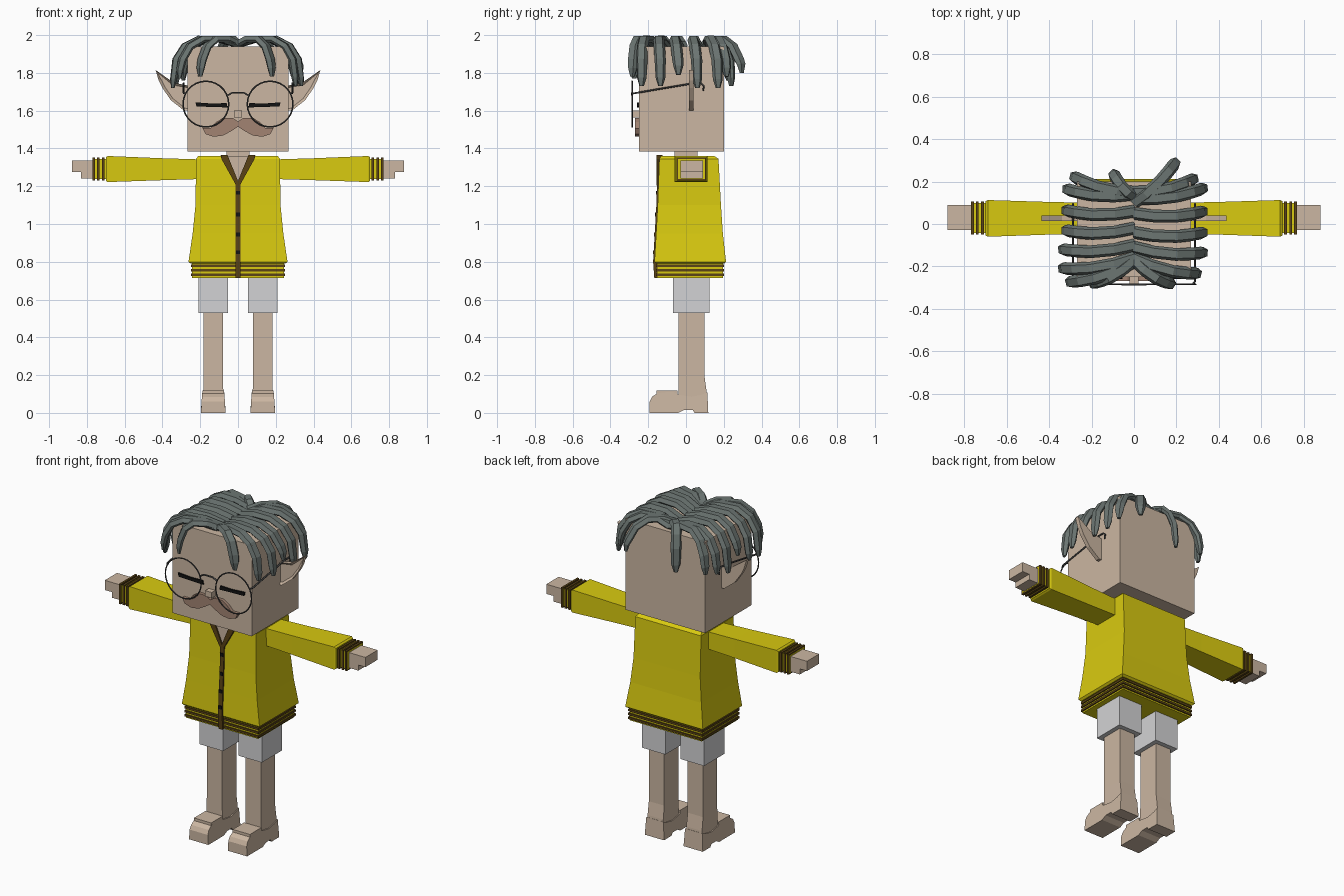
import bpy, bmesh, math
from mathutils import Vector

cube = bpy.data.objects.get("Cube")
if cube:
    bpy.data.objects.remove(cube, do_unlink=True)


def material(name, r, g, b):
    m = bpy.data.materials.new(name)
    m.use_nodes = True
    m.diffuse_color = (r, g, b, 1)
    m.node_tree.nodes["Principled BSDF"].inputs["Base Color"].default_value = (r, g, b, 1)
    return m


SKIN = material("skin", 0.60, 0.47, 0.36)
YELLOW = material("yellow_knit", 0.69, 0.59, 0.005)
BROWN = material("brown_trim", 0.10, 0.055, 0.008)
WHITE = material("white_cloth", 0.65, 0.65, 0.66)
HAIR = material("grey_hair", 0.15, 0.18, 0.17)
TACHE = material("moustache_brown", 0.36, 0.23, 0.17)
BLACK = material("black", 0.006, 0.006, 0.006)
WIRE = material("wire_grey", 0.06, 0.06, 0.06)


def finish(name, bm, mat):
    bmesh.ops.recalc_face_normals(bm, faces=bm.faces)
    me = bpy.data.meshes.new(name)
    bm.to_mesh(me)
    bm.free()
    me.materials.append(mat)
    ob = bpy.data.objects.new(name, me)
    bpy.context.scene.collection.objects.link(ob)
    return ob


def skin_rings(name, rings, mat):
    """Join closed loops of points into one capped tube."""
    bm = bmesh.new()
    loops = [[bm.verts.new(p) for p in ring] for ring in rings]
    n = len(loops[0])
    for a, b in zip(loops, loops[1:]):
        for i in range(n):
            j = (i + 1) % n
            bm.faces.new((a[i], a[j], b[j], b[i]))
    bm.faces.new(loops[0])
    bm.faces.new(loops[-1])
    return finish(name, bm, mat)


def loft_z(name, rings, mat):
    """Rings are (z, x0, x1, y0, y1)."""
    return skin_rings(name, [[(a, c, z), (b, c, z), (b, d, z), (a, d, z)]
                             for z, a, b, c, d in rings], mat)


def loft_x(name, rings, mat):
    """Rings are (x, y0, y1, z0, z1)."""
    return skin_rings(name, [[(x, a, c), (x, b, c), (x, b, d), (x, a, d)]
                             for x, a, b, c, d in rings], mat)


def box(name, x0, x1, y0, y1, z0, z1, mat):
    return loft_z(name, [(z0, x0, x1, y0, y1), (z1, x0, x1, y0, y1)], mat)


def plate(name, pts, y0, y1, mat, s=1):
    """Extrude an x-z outline along y."""
    return skin_rings(name, [[(s * x, y, z) for x, z in pts] for y in (y0, y1)], mat)


def wire(name, pts, radius, mat):
    cu = bpy.data.curves.new(name, 'CURVE')
    cu.dimensions = '3D'
    cu.bevel_depth = radius
    cu.bevel_resolution = 1
    sp = cu.splines.new('POLY')
    sp.points.add(len(pts) - 1)
    for p, co in zip(sp.points, pts):
        p.co = (*co, 1)
    cu.materials.append(mat)
    ob = bpy.data.objects.new(name, cu)
    bpy.context.scene.collection.objects.link(ob)


# Head, nose and neck
box("head", -.268, .268, -.25, .2, 1.385, 1.94, SKIN)
box("nose", -.022, .022, -.285, -.25, 1.565, 1.6, SKIN)
box("neck", -.06, .06, -.06, .06, 1.33, 1.39, SKIN)

# Cardigan body, striped hem, front band and buttons
loft_z("cardigan_body", [(.79, -.25, .25, -.158, .2), (.8, -.262, .262, -.167, .212),
                         (.95, -.24, .24, -.158, .195), (1.1, -.225, .225, -.15, .185),
                         (1.345, -.222, .222, -.141, .172), (1.36, -.21, .21, -.132, .15)], YELLOW)
box("cardigan_hem", -.243, .243, -.153, .195, .715, .795, YELLOW)
for z in (.724, .748, .772):
    box("hem_stripe", -.25, .25, -.16, .202, z, z + .013, BROWN)
loft_z("front_band", [(.715, -.014, .014, -.168, -.14), (.8, -.014, .014, -.174, -.14),
                      (1.1, -.013, .013, -.157, -.13), (1.22, -.013, .013, -.153, -.13)], BROWN)
for z, y in ((.85, -.172), (.945, -.167), (1.05, -.161), (1.165, -.157)):
    box("button", -.011, .011, y - .003, y + .02, z - .01, z + .01, BLACK)
plate("neck_opening", [(-.065, 1.361), (.065, 1.361), (0, 1.21)], -.149, -.125, SKIN)

for s in (1, -1):
    side = "left" if s > 0 else "right"
    # Collar trim
    plate(side + "_collar", [(.056, 1.366), (.092, 1.366), (.088, 1.345), (.013, 1.21),
                             (0, 1.205), (0, 1.228)], -.157, -.125, BROWN, s)
    # Sleeve, cuff and hand
    loft_x(side + "_sleeve", [(s * .2, -.045, .1, 1.238, 1.342), (s * .4, -.05, .104, 1.232, 1.348),
                              (s * .69, -.06, .113, 1.222, 1.36), (s * .7, -.055, .108, 1.228, 1.352)], YELLOW)
    loft_x(side + "_cuff", [(s * .69, -.042, .1, 1.238, 1.344), (s * .77, -.042, .1, 1.238, 1.344)], YELLOW)
    for x in (.708, .733, .756):
        loft_x(side + "_cuff_stripe", [(s * x, -.05, .107, 1.23, 1.352),
                                       (s * (x + .013), -.05, .107, 1.23, 1.352)], BROWN)
    plate(side + "_hand", [(.76, 1.335), (.88, 1.335), (.88, 1.276), (.832, 1.276),
                           (.832, 1.242), (.76, 1.242)], -.028, .09, SKIN, s)
    # Shorts leg, leg and shoe
    cx = s * .131
    box(side + "_shorts_leg", cx - .079, cx + .079, -.07, .125, .53, .74, WHITE)
    loft_z(side + "_leg", [(.06, cx - .054, cx + .054, -.04, .112), (.12, cx - .053, cx + .053, -.04, .108),
                           (.2, cx - .052, cx + .052, -.04, .097), (.54, cx - .052, cx + .052, -.04, .097)], SKIN)
    shoe = [(-.192, 0), (-.192, .06), (-.18, .085), (-.15, .105), (-.07, .113), (-.035, .095),
            (.03, .085), (.08, .095), (.113, .108), (.118, 0), (.045, 0), (.035, .016),
            (-.01, .016), (-.04, 0)]
    skin_rings(side + "_shoe", [[(cx + d * (1 - max(z - .02, 0) * 1.2), y, z) for y, z in shoe]
                                for d in (-.065, .065)], SKIN)
    box(side + "_shoe_tongue", cx - .058, cx + .058, -.155, -.045, .09, .118, SKIN)
    # Pointed ear with a hollow front
    ear = plate(side + "_ear", [(.25, 1.73), (.34, 1.748), (.436, 1.815), (.42, 1.76), (.4, 1.72),
                                (.355, 1.655), (.285, 1.6), (.25, 1.6)], .015, .04, SKIN, s)
    bm = bmesh.new()
    bm.from_mesh(ear.data)
    front = [f for f in bm.faces if f.normal.y < -.9]
    bmesh.ops.inset_region(bm, faces=front, thickness=.014, depth=0)
    bmesh.ops.translate(bm, verts=list({v for f in front for v in f.verts}), vec=(0, .013, 0))
    bm.to_mesh(ear.data)
    bm.free()
    # Closed eye and moustache half
    plate(side + "_eye", [(.055, 1.617), (.06, 1.64), (.14, 1.638), (.225, 1.644),
                          (.22, 1.622), (.14, 1.62)], -.259, -.25, BLACK, s)
    plate(side + "_moustache", [(0, 1.543), (.03, 1.562), (.08, 1.562), (.115, 1.54), (.145, 1.508),
                                (.188, 1.508), (.172, 1.476), (.13, 1.462), (.08, 1.468),
                                (.035, 1.492), (0, 1.515)], -.27, -.25, TACHE, s)
    # Spectacle rim and temple
    bpy.ops.mesh.primitive_torus_add(location=(s * .17, -.285, 1.635), rotation=(math.pi / 2, 0, 0),
                                     major_radius=.121, minor_radius=.004,
                                     major_segments=28, minor_segments=6)
    rim = bpy.context.object
    rim.name = side + "_spectacle_rim"
    rim.data.materials.append(WIRE)
    wire(side + "_temple", [(s * .277, -.285, 1.69), (s * .288, -.27, 1.693), (s * .288, .04, 1.745),
                            (s * .288, .08, 1.745), (s * .288, .095, 1.73), (s * .288, .09, 1.705)], .005, WIRE)
wire("spectacle_bridge", [(-.057, -.285, 1.68), (-.03, -.285, 1.695), (.03, -.285, 1.695),
                          (.057, -.285, 1.68)], .005, WIRE)


def strand(start_y, end_x, end_y, end_z):
    """Flat tapering lock from the parting, over the crown and down."""
    a, b = Vector((0, start_y, 0)), Vector((end_x, end_y, 0))
    flat = (b - a).normalized()
    across = Vector((-flat.y, flat.x, 0))
    path = []
    for u, z in ((0, 1.95), (.28, 1.978), (.6, 1.979), (.82, 1.94), (.95, 1.87), (.99, None), (1, None)):
        if z is None:
            z = end_z + (.045 if u < 1 else 0)
        p = a.lerp(b, u)
        p.y -= .02 * math.sin(math.pi * u)
        path.append(Vector((p.x, p.y, z)))
    rings = []
    for i, p in enumerate(path):
        t = (path[min(i + 1, len(path) - 1)] - path[max(i - 1, 0)]).normalized()
        n = t.cross(across).normalized()
        w, h = (.03, .018) if i < 5 else ((.026, .016) if i == 5 else (.012, .008))
        rings.append([p + across * (w * c) + n * (h * d) for c, d in
                      ((-1, -.3), (-.6, 1), (.6, 1), (1, -.3), (.6, -1), (-.6, -1))])
    skin_rings("hair_lock", rings, HAIR)


# Hair locks on the right, then on the left
for lock in ((.14, -.325, .165, 1.75), (.06, -.33, .065, 1.72), (-.02, -.33, -.03, 1.79),
             (-.1, -.345, -.12, 1.73), (-.16, -.345, -.21, 1.72), (-.18, -.31, -.275, 1.77),
             (-.17, -.2, -.282, 1.78), (.15, -.29, .225, 1.76), (.13, -.1, .24, 1.73),
             (.12, .335, .17, 1.72), (.05, .335, .06, 1.72), (-.04, .335, -.04, 1.79),
             (-.11, .335, -.135, 1.73), (-.16, .305, -.235, 1.73), (-.17, .18, -.285, 1.78),
             (.1, .2, .295, 1.8), (.15, .29, .215, 1.78)):
    strand(*lock)
